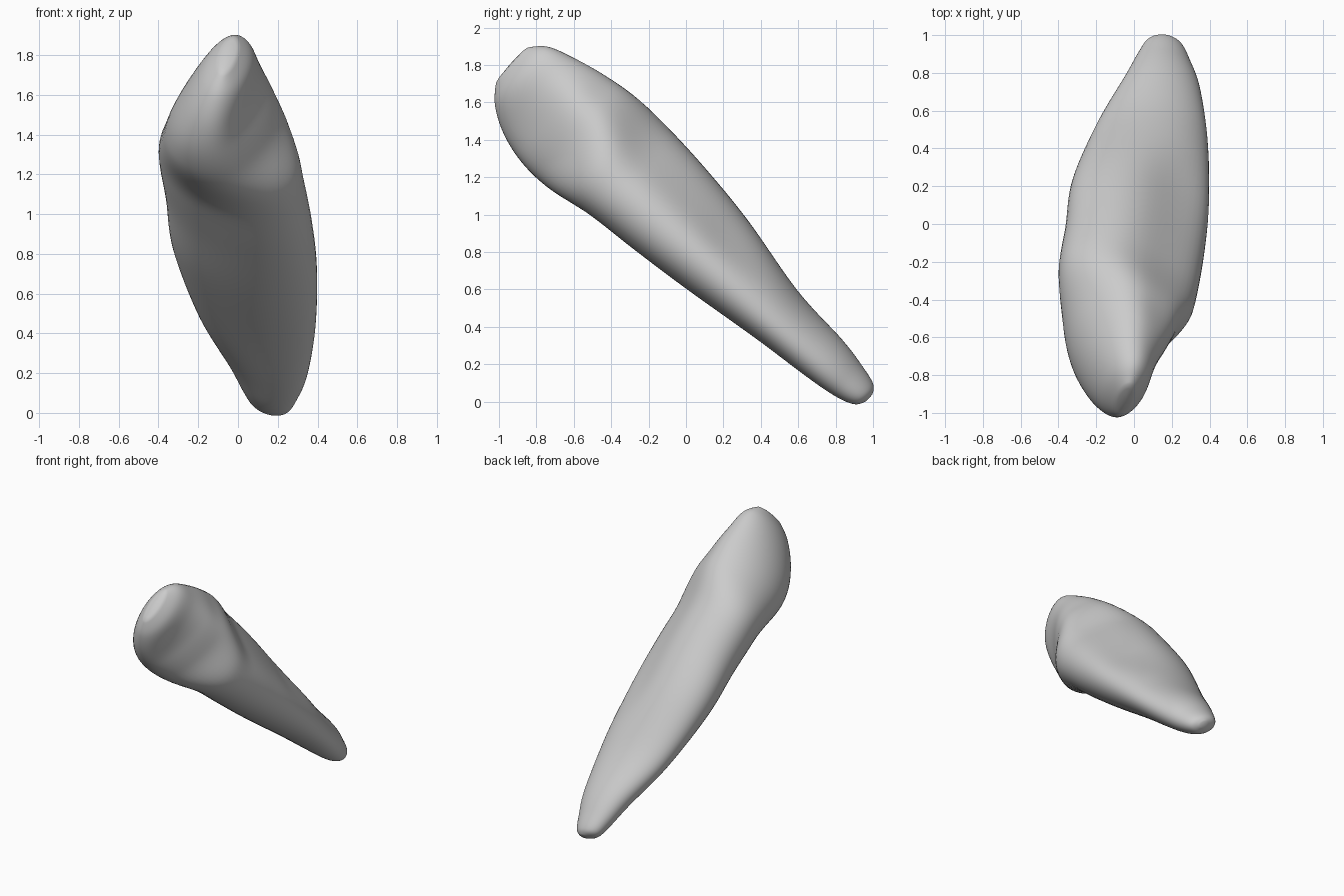
import bpy
import bmesh
import math
from mathutils import Vector

cube = bpy.data.objects.get("Cube")
if cube:
    bpy.data.objects.remove(cube, do_unlink=True)

SIDES = 56
STEPS = 8

# Long axis of the tooth, and the direction across it in the side plane
AXIS = Vector((0, -0.745, 0.667))
ACROSS = Vector((0, 0.667, 0.745))

# Sections from root to biting edge: distance, x min, x max, across min, across max
SECTIONS = [
    (-0.715, 0.15, 0.21, 0.64, 0.7),
    (-0.68, 0.07, 0.26, 0.59, 0.74),
    (-0.58, 0.02, 0.3, 0.555, 0.77),
    (-0.4, -0.05, 0.35, 0.53, 0.805),
    (-0.05, -0.2, 0.39, 0.5, 0.84),
    (0.4, -0.33, 0.4, 0.45, 0.945),
    (0.75, -0.365, 0.375, 0.42, 1),
    (1.05, -0.4, 0.335, 0.4, 1.03),
    (1.3, -0.38, 0.29, 0.36, 1.04),
    (1.5, -0.34, 0.22, 0.365, 1.015),
    (1.68, -0.265, 0.13, 0.415, 0.97),
    (1.82, -0.18, 0.07, 0.5, 0.92),
    (1.9, -0.1, 0, 0.6, 0.84),
]


def ramp(low, high, value):
    t = min(max((value - low) / (high - low), 0), 1)
    return t * t * (3 - 2 * t)


def spline(a, b, c, d, t):
    return b + t / 2 * (c - a + t * (2 * a - 5 * b + 4 * c - d + t * (3 * (b - c) + d - a)))


def smooth_sections():
    last = len(SECTIONS) - 1
    for i in range(last):
        near = [SECTIONS[min(max(i + j, 0), last)] for j in (-1, 0, 1, 2)]
        for step in range(STEPS):
            yield [spline(*values, step / STEPS) for values in zip(*near)]
    yield SECTIONS[-1]


def ring_points(s, x_min, x_max, n_min, n_max):
    cx, rx = (x_min + x_max) / 2, (x_max - x_min) / 2
    cn, rn = (n_min + n_max) / 2, (n_max - n_min) / 2
    # The root leans one way across the section, the blade of the crown the other
    lean = 0.3 * (1 - ramp(1, 1.4, s))
    shear = 0.2 * ramp(1.1, 1.6, s)
    rx = math.sqrt(max(rx * rx - (shear * rn) ** 2, 0.0009))
    # Shallow hollow on the inner side of the crown
    hollow = 0.06 * ramp(1.15, 1.42, s) * (1 - ramp(1.55, 1.85, s))
    # Flattened side towards the back of the root and crown
    flat = 0.035 * ramp(0, 0.5, s) * (1 - ramp(1.4, 1.8, s))
    for i in range(SIDES):
        angle = math.tau * i / SIDES
        c, d = math.cos(angle), math.sin(angle)
        n = rn * (d * math.sqrt(1 - lean * lean) - lean * c)
        x = cx + rx * c + shear * n - hollow * max(math.cos(angle + 0.5), 0) ** 3
        dent = flat * max(math.cos(angle - 0.9), 0) ** 6
        yield AXIS * s + ACROSS * (cn + n - dent) + Vector((x - dent, 0, 0))


# Tooth body lofted through the sections
bm = bmesh.new()
rings = [[bm.verts.new(p) for p in ring_points(*sec)] for sec in smooth_sections()]
for lower, upper in zip(rings, rings[1:]):
    for i in range(SIDES):
        j = (i + 1) % SIDES
        bm.faces.new((lower[i], lower[j], upper[j], upper[i]))

# Rounded ends
for ring, push in ((rings[0], -0.008), (rings[-1], 0.015)):
    centre = sum((v.co for v in ring), Vector()) / SIDES
    pole = bm.verts.new(centre + AXIS * push)
    for i in range(SIDES):
        bm.faces.new((ring[i], ring[(i + 1) % SIDES], pole))
bmesh.ops.recalc_face_normals(bm, faces=bm.faces)

mesh = bpy.data.meshes.new("tooth")
bm.to_mesh(mesh)
bm.free()
tooth = bpy.data.objects.new("tooth", mesh)
bpy.context.collection.objects.link(tooth)
for face in mesh.polygons:
    face.use_smooth = True

# Soften the joins between sections
soften = tooth.modifiers.new("soften", "SMOOTH")
soften.factor = 0.5
soften.iterations = 4

# Plain grey surface
grey = bpy.data.materials.new("light grey")
grey.use_nodes = True
colour = (0.6, 0.6, 0.6, 1)
grey.diffuse_color = colour
grey.node_tree.nodes["Principled BSDF"].inputs["Base Color"].default_value = colour
mesh.materials.append(grey)
